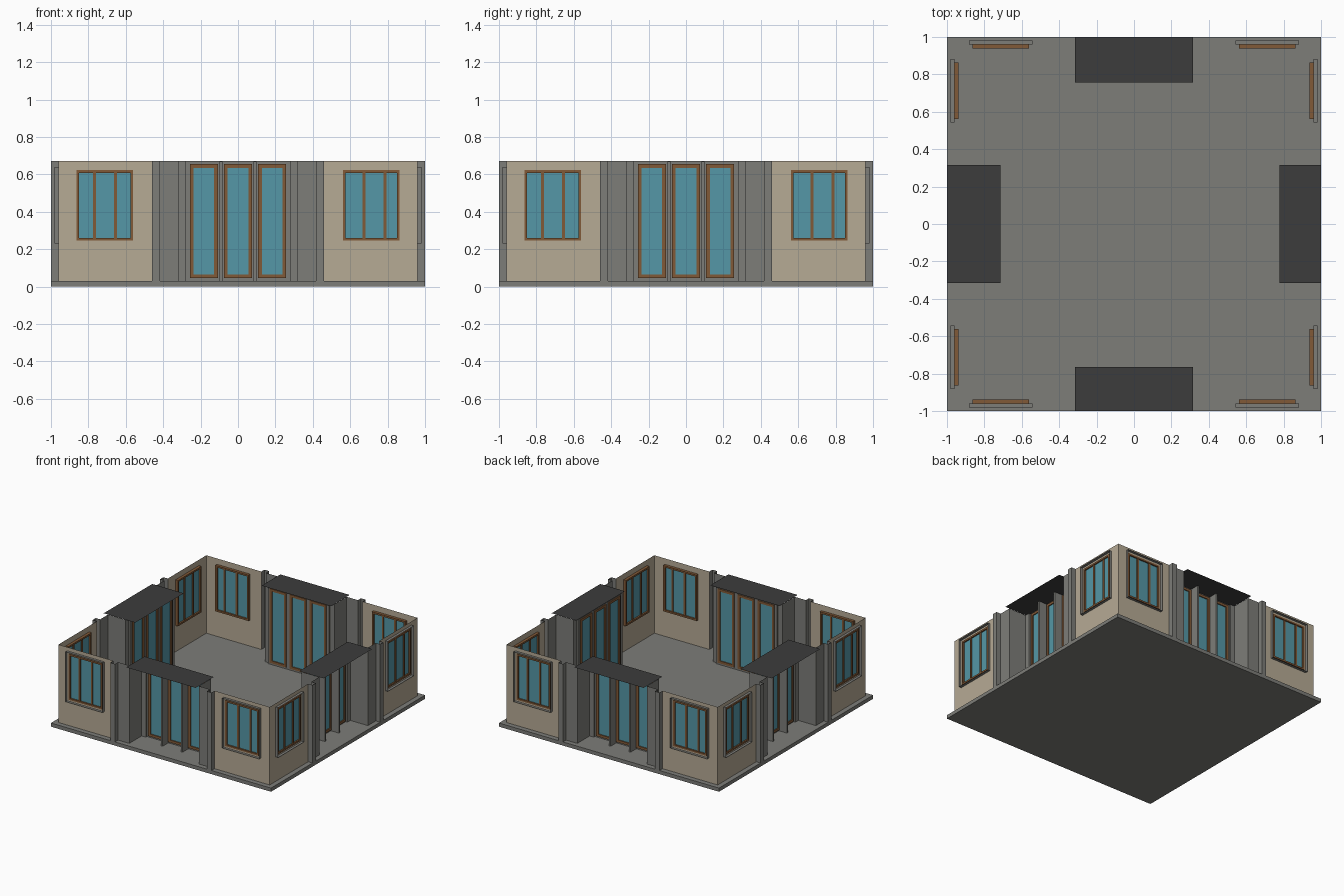
import bpy, bmesh, math
from mathutils import Matrix

if "Cube" in bpy.data.objects:
    bpy.data.objects.remove(bpy.data.objects["Cube"])

Z0, Z1 = 0.03, 0.67          # floor top and wall top
WALL, DOOR = -0.96, -0.785   # depth of outer walls and of door walls


def mat(name, r, g, b):
    m = bpy.data.materials.new(name)
    m.diffuse_color = (r, g, b, 1)
    m.use_nodes = True
    m.node_tree.nodes["Principled BSDF"].inputs["Base Color"].default_value = m.diffuse_color
    return m


STONE = mat("grey_stone", 0.205, 0.205, 0.19)
PLASTER = mat("tan_plaster", 0.47, 0.405, 0.30)
WOOD = mat("brown_wood", 0.22, 0.10, 0.038)
GLASS = mat("teal_glass", 0.09, 0.31, 0.385)
DARK = mat("dark_roofing", 0.046, 0.046, 0.046)


def box(bm, x0, x1, y0, y1, z0, z1):
    m = Matrix.Translation(((x0 + x1) / 2, (y0 + y1) / 2, (z0 + z1) / 2))
    m = m @ Matrix.Diagonal((x1 - x0, y1 - y0, z1 - z0, 1))
    bmesh.ops.create_cube(bm, size=1, matrix=m)


def quad(bm, *pts):
    return bm.faces.new([bm.verts.new(p) for p in pts])


def panel(bm, x0, x1, y, z0, z1):
    quad(bm, (x0, y, z0), (x1, y, z0), (x1, y, z1), (x0, y, z1))


def wall(bm, x0, x1, y, holes):
    # sheet wall with rectangular openings, holes sorted by x
    x = x0
    for a, b, c, d in holes:
        panel(bm, x, a, y, Z0, Z1)
        panel(bm, a, b, y, Z0, c)
        panel(bm, a, b, y, d, Z1)
        x = b
    panel(bm, x, x1, y, Z0, Z1)


def frame(bm, x0, x1, z0, z1, y0, y1, w):
    box(bm, x0, x0 + w, y0, y1, z0, z1)
    box(bm, x1 - w, x1, y0, y1, z0, z1)
    box(bm, x0 + w, x1 - w, y0, y1, z0, z0 + w)
    box(bm, x0 + w, x1 - w, y0, y1, z1 - w, z1)


def strip(bm, pts):
    # open outline extruded upward from the floor
    for (xa, ya), (xb, yb) in zip(pts, pts[1:]):
        quad(bm, (xa, ya, Z0), (xb, yb, Z0), (xb, yb, Z1), (xa, ya, Z1))


def finish(bm, name, material, turns=4):
    me = bpy.data.meshes.new(name)
    bm.to_mesh(me)
    bm.free()
    me.materials.append(material)
    for k, side in enumerate(("front", "right", "back", "left")[:turns]):
        ob = bpy.data.objects.new(f"{side}_{name}" if turns > 1 else name, me)
        ob.rotation_euler.z = k * math.pi / 2
        bpy.context.collection.objects.link(ob)


WINDOWS = [(-0.863, -0.561, 0.0), (0.561, 0.863, 0.018)]
WZ = (0.245, 0.622)
DOORS = [(c - 0.075, c + 0.075) for c in (-0.182, 0.0, 0.182)]
DZ = (0.045, 0.655)

# floor slab
bm = bmesh.new()
box(bm, -1, 1, -1, 1, 0, Z0)
finish(bm, "floor_slab", STONE, 1)

# tan corner walls with window openings
bm = bmesh.new()
for a, b, s in WINDOWS:
    lo, hi = (WALL, -0.46) if a < 0 else (0.46, -WALL)
    wall(bm, lo, hi, WALL, [(a, b) + WZ])
finish(bm, "corner_walls", PLASTER)

# grey surround flanges standing out from the wall
bm = bmesh.new()
for c in (-0.712, 0.712):
    p = [(c - 0.169, 0.23), (c + 0.169, 0.23), (c + 0.169, 0.64), (c - 0.169, 0.64)]
    for (xa, za), (xb, zb) in zip(p, p[1:] + p[:1]):
        quad(bm, (xa, WALL, za), (xa, -0.982, za), (xb, -0.982, zb), (xb, WALL, zb))
finish(bm, "window_surrounds", STONE)

# window frames with two mullions, and their glass
bm, bg = bmesh.new(), bmesh.new()
for a, b, s in WINDOWS:
    frame(bm, a, b, *WZ, -0.967, -0.937, 0.014)
    for m in (-0.056, 0.056):
        x = (a + b) / 2 + m + s
        box(bm, x - 0.008, x + 0.008, -0.963, -0.943, WZ[0] + 0.014, WZ[1] - 0.014)
    box(bg, a + 0.01, b - 0.01, -0.956, -0.95, WZ[0] + 0.01, WZ[1] - 0.01)
finish(bm, "window_frames", WOOD)
finish(bg, "window_glass", GLASS)

# stepped pilasters and sides of the door recess
bm = bmesh.new()
for s in (-1, 1):
    strip(bm, [(s * x, y) for x, y in (
        (0.46, WALL), (0.46, -1), (0.418, -1), (0.418, WALL), (0.316, WALL),
        (0.316, -0.80), (0.278, -0.80), (0.278, DOOR))])
finish(bm, "recess_pilasters", STONE)

# door wall with three openings
bm = bmesh.new()
wall(bm, -0.278, 0.278, DOOR, [d + DZ for d in DOORS])
finish(bm, "door_wall", STONE)

# fins between the doors
bm = bmesh.new()
for s in (-1, 1):
    box(bm, s * 0.091 - 0.007, s * 0.091 + 0.007, -0.86, DOOR, Z0, Z1 - 0.002)
finish(bm, "door_fins", STONE)

# door frames and glass
bm, bg = bmesh.new(), bmesh.new()
for a, b in DOORS:
    frame(bm, a, b, *DZ, -0.799, -0.777, 0.02)
    box(bg, a + 0.015, b - 0.015, -0.791, -0.785, DZ[0] + 0.015, DZ[1] - 0.015)
finish(bm, "door_frames", WOOD)
finish(bg, "door_glass", GLASS)

# flat dark canopies over the four recesses
for side, x0, x1, y0, y1 in (("front", -0.315, 0.315, -1, -0.765),
                             ("back", -0.315, 0.315, 0.757, 1),
                             ("left", -1, -0.713, -0.315, 0.315),
                             ("right", 0.777, 1, -0.315, 0.315)):
    bm = bmesh.new()
    quad(bm, (x0, y0, Z1), (x1, y0, Z1), (x1, y1, Z1), (x0, y1, Z1))
    finish(bm, side + "_canopy", DARK, 1)
